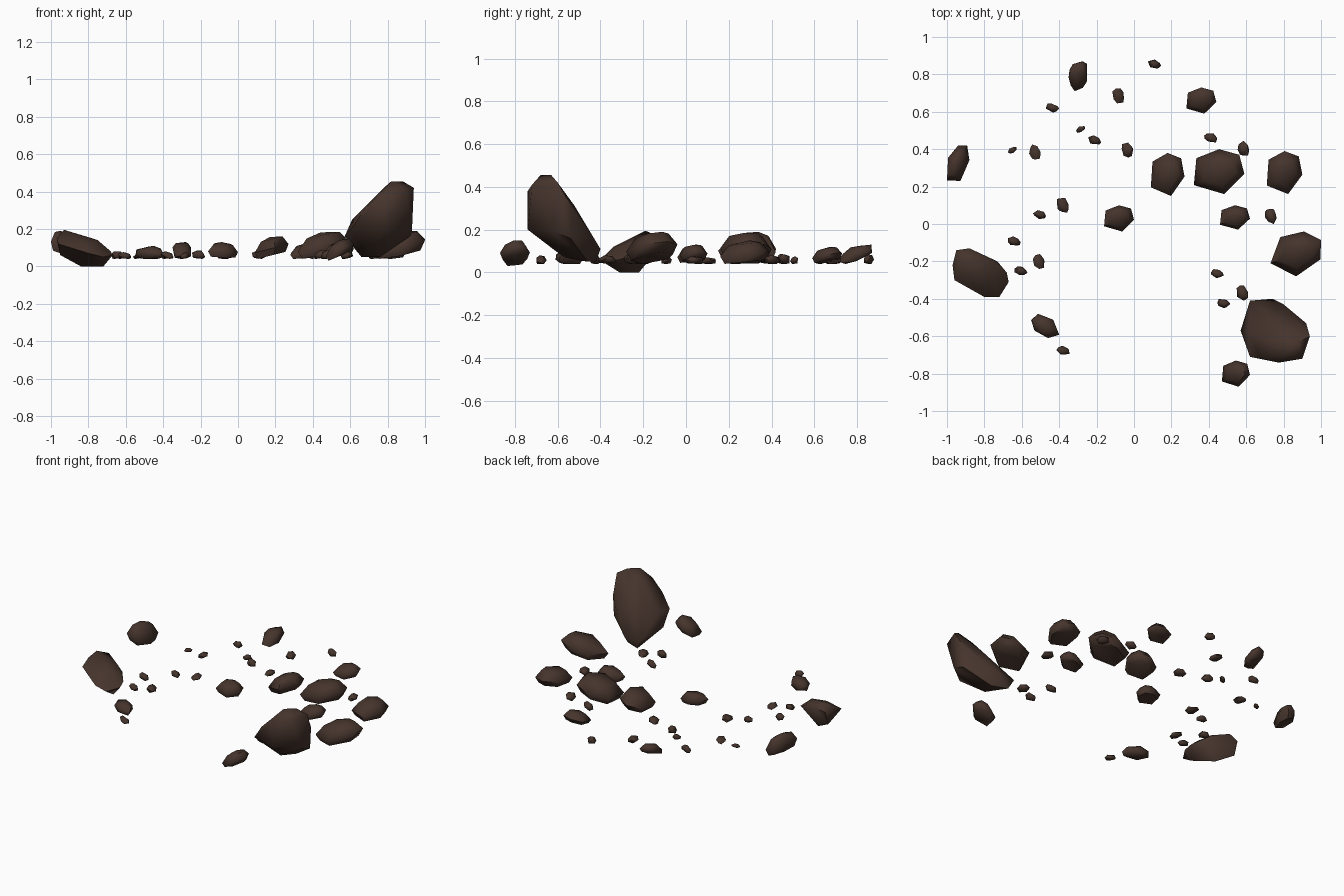
import bpy
import bmesh
import math
import random
from mathutils import Matrix, Vector

if "Cube" in bpy.data.objects:
    bpy.data.objects.remove(bpy.data.objects["Cube"], do_unlink=True)

random.seed(5)

# Dark brown stone
stone = bpy.data.materials.new("dark_brown_stone")
stone.use_nodes = True
colour = (0.06, 0.034, 0.025, 1)
stone.diffuse_color = colour
shader = stone.node_tree.nodes["Principled BSDF"]
shader.inputs["Base Color"].default_value = colour
shader.inputs["Roughness"].default_value = 0.9


def hull_object(name, points, crease=60):
    """Wrap points in a convex skin, shaded smooth between sharp creases."""
    bm = bmesh.new()
    for point in points:
        bm.verts.new(point)
    bmesh.ops.convex_hull(bm, input=bm.verts)
    loose = [v for v in bm.verts if not v.link_faces]
    bmesh.ops.delete(bm, geom=loose, context='VERTS')
    bmesh.ops.recalc_face_normals(bm, faces=bm.faces)
    mesh = bpy.data.meshes.new(name)
    bm.to_mesh(mesh)
    bm.free()
    mesh.materials.append(stone)
    obj = bpy.data.objects.new(name, mesh)
    bpy.context.collection.objects.link(obj)
    bpy.ops.object.select_all(action='DESELECT')
    obj.select_set(True)
    bpy.context.view_layer.objects.active = obj
    bpy.ops.object.shade_smooth_by_angle(angle=math.radians(crease))


def round_stone(count):
    """Points of a chipped ball with a flattened base."""
    points = []
    spin = random.uniform(0, math.tau)
    for i in range(count):
        z = 1 - 2 * (i + 0.5) / count
        angle = spin + i * math.pi * (3 - math.sqrt(5)) + random.uniform(-0.3, 0.3)
        ring = math.sqrt(1 - z * z)
        points.append(Vector((ring * math.cos(angle), ring * math.sin(angle), max(z, -0.6))))
    return points


def wedge_stone(turn):
    """Points of a six-sided stone with a low blunt crown."""
    outline = [(0, 1), (.8, .75), (1, -.1), (.2, -1), (-1, -.6), (-.9, .6)]
    points = [Vector((-.1, .2, 1))]
    for scale, z in ((.82, -.75), (1, -.1), (.65, .75)):
        points += [Vector((x * scale, y * scale, z)) for x, y in outline]
    rotation = Matrix.Rotation(math.radians(turn), 3, 'Z')
    return [rotation @ p for p in points]


def rock(name, points, low, high, skew=0.0, tilt_x=0.0, tilt_y=0.0):
    """Skew and tilt a stone, then fit it to its bounds."""
    for p in points:
        p.z += tilt_x * p.x + tilt_y * p.y
        p.y += skew * p.x
    for axis in range(3):
        values = [p[axis] for p in points]
        start, span = min(values), max(values) - min(values)
        for p in points:
            share = (p[axis] - start) / span
            p[axis] = low[axis] + share * (high[axis] - low[axis])
    hull_object(name, points)


# Tall leaning boulder
hull_object("leaning_boulder", [
    (.62, -.41, .12), (.74, -.40, .11), (.66, -.42, .05), (.76, -.46, .05),
    (.57, -.57, .16), (.61, -.58, .25), (.62, -.71, .22), (.92, -.53, .30),
    (.94, -.60, .42), (.93, -.62, .19), (.90, -.72, .41), (.77, -.74, .38),
    (.78, -.74, .20), (.78, -.62, .42), (.82, -.68, .455), (.88, -.63, .455),
    (.92, -.54, .16), (.80, -.43, .16), (.78, -.52, .31), (.72, -.57, .07),
    (.68, -.72, .31)])

# Broad sloping slab
hull_object("sloping_slab", [
    (-.95, -.14, .15), (-.88, -.13, .17), (-.93, -.19, .195), (-.78, -.19, .15),
    (-.73, -.20, .11), (-.68, -.26, .08), (-.67, -.31, .06), (-.72, -.39, .05),
    (-.80, -.39, .07), (-.96, -.30, .12), (-.97, -.22, .15), (-.75, -.28, .14),
    (-.72, -.31, .0), (-.84, -.22, .0), (-.95, -.17, .06), (-.82, -.34, .12)])

# Six-sided rocks: west, east, south, north, bottom, top, turn, skew, tilt x, tilt y
wedge_rocks = {
    "east_rock": (.73, 1, -.28, -.04, .04, .19, -15, .1, .4, .2),
    "west_rock": (-1, -.88, .23, .42, .05, .19, 0, .3, -.3, 0),
    "centre_rock": (.09, .27, .15, .38, .04, .16, 0, 0, .4, 0),
    "ridge_rock": (.32, .59, .16, .40, .04, .185, 0, 0, .4, 0),
    "far_east_rock": (.71, .90, .16, .39, .04, .15, 0, 0, 0, .2),
    "middle_rock": (-.16, 0, -.04, .10, .045, .13, 0, 0, -.1, .2),
    "shelf_rock": (.46, .62, -.03, .10, .045, .13, 0, 0, .3, .1),
    "rear_right_rock": (.28, .44, .59, .73, .04, .12, 0, 0, .2, .3),
    "front_right_rock": (.47, .62, -.87, -.73, .03, .15, 0, 0, .7, .1),
}
for name, (west, east, south, north, bottom, top, turn, *lean) in wedge_rocks.items():
    rock(name, wedge_stone(turn), (west, south, bottom), (east, north, top), *lean)

# Rounder rocks: west, east, south, north, bottom, top, skew, tilt x, tilt y
round_rocks = {
    "rear_left_rock": (-.35, -.25, .71, .87, .04, .13, .2, 0, .7),
    "front_left_rock": (-.55, -.40, -.61, -.48, .04, .11, -.45, 0, 0),
}
for name, (west, east, south, north, bottom, top, *lean) in round_rocks.items():
    rock(name, round_stone(18), (west, south, bottom), (east, north, top), *lean)

# Small pebbles grouped by outline: half width, half depth, skew
pebble_groups = {
    "wide_pebble": (.035, .024, -.25, [
        (.11, .855), (-.435, .62), (-.21, .45), (.41, .46), (-.505, .05),
        (-.64, -.09), (-.605, -.25), (.445, -.265), (.48, -.425), (-.38, -.675)]),
    "long_pebble": (.031, .04, -.2, [
        (-.085, .685), (-.53, .385), (-.035, .395), (.585, .405), (-.38, .1),
        (.73, .04), (-.51, -.2), (.58, -.37)]),
    "tiny_pebble": (.024, .018, .5, [(-.285, .505), (-.65, .395)]),
}
for group, (half_x, half_y, skew, places) in pebble_groups.items():
    for number, (x, y) in enumerate(places, 1):
        height = half_x + random.uniform(0, .012)
        rock(f"{group}_{number}", round_stone(14), (x - half_x, y - half_y, .04),
             (x + half_x, y + half_y, .04 + height), skew, random.uniform(-.4, .4))
